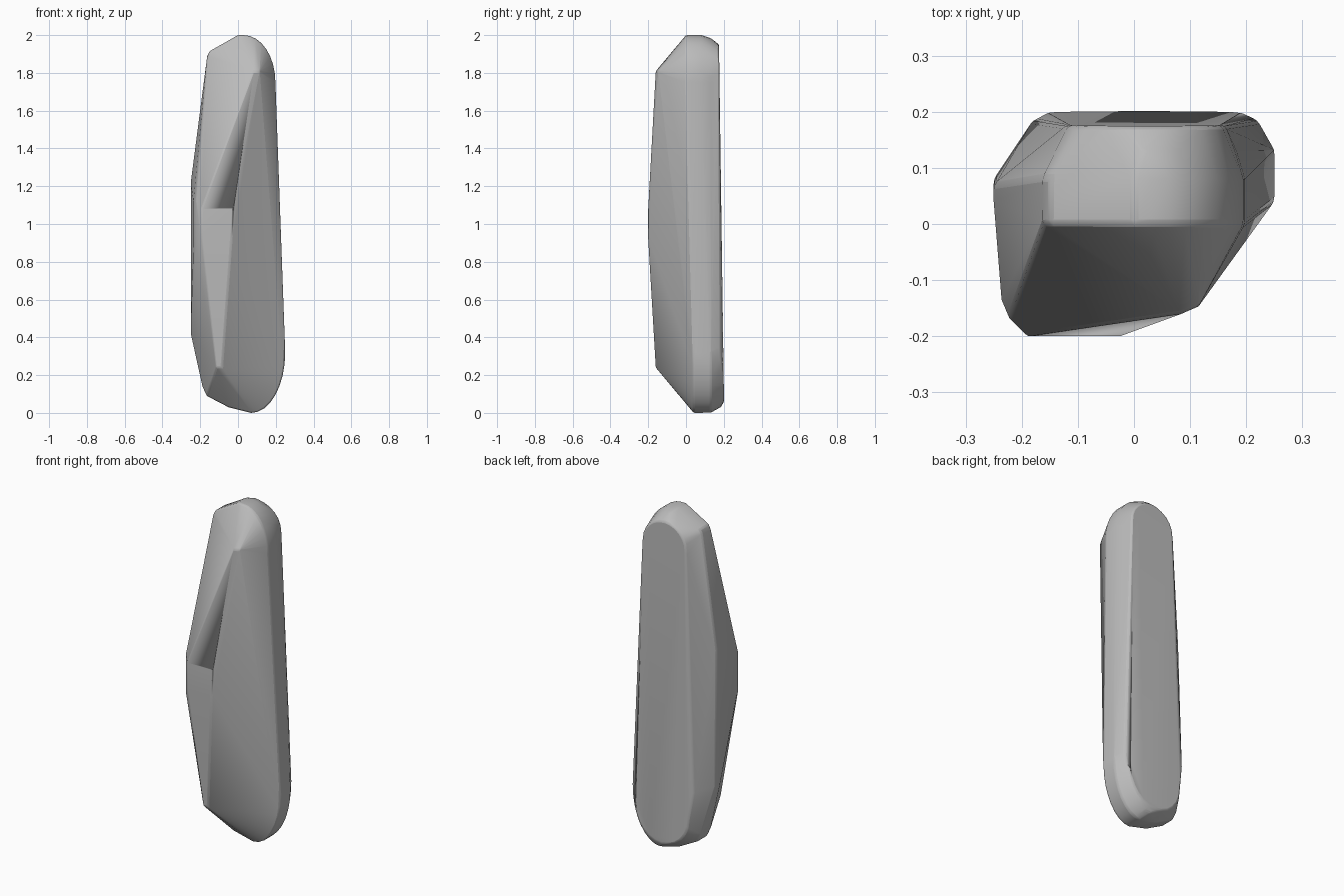
import bpy, bmesh, math

old = bpy.data.objects.get("Cube")
if old:
    bpy.data.objects.remove(old, do_unlink=True)

stone = bpy.data.materials.new("stone grey")
stone.use_nodes = True
grey = (0.5, 0.5, 0.5, 1)
stone.diffuse_color = grey
stone.node_tree.nodes["Principled BSDF"].inputs["Base Color"].default_value = grey


def arc(cx, cz, rx, rz, start, end, steps=8):
    """Points along an elliptical arc in the x-z plane, angles in degrees."""
    angles = [math.radians(start + (end - start) * i / steps) for i in range(steps + 1)]
    return [(cx + rx * math.cos(a), cz + rz * math.sin(a)) for a in angles]


points = []

# Flat back: a long tapered stadium leaning slightly forward at the top
stadium = arc(0.02, 1.81, 0.142, 0.14, 0, 180, 12) + arc(0.018, 0.24, 0.172, 0.18, 180, 360, 12)
points += [(x, 0.202 - 0.014 * z, z) for x, z in stadium]

# Broad outline of the sides: rounded right shoulder, pointed crown, rounded foot
right_top = arc(0.03, 1.75, 0.168, 0.25, 0, 90)
points += [(x, y, z) for x, z in right_top for y in (0.0, 0.08)]
points += [(x - 0.015, 0.13, z - 0.015) for x, z in right_top]
right_foot = arc(0.07, 0.32, 0.18, 0.32, -90, 0)
points += [(x, y, z) for x, z in right_foot for y in (0.04, 0.132)]
points += [(x - 0.03, 0.185, z + 0.03) for x, z in right_foot]

# Left crown corner, waist and foot
points += [(x, y, z) for x, z in ((0.0, 2.0), (-0.15, 1.915), (-0.163, 1.89)) for y in (0.0, 0.083)]
points += [(-0.25, y, z) for y, z in ((0.04, 0.42), (0.08, 0.42), (0.07, 1.22), (0.04, 1.22))]
points += [(x, y, z) for x, z in ((-0.05, 0.03), (-0.165, 0.09), (-0.188, 0.14)) for y in (0.04, 0.125)]
points += [(-0.18, 0.185, 0.4)]

# Faceted front: ridge ends and the blunt waist between them
points += [(0.085, -0.16, 1.81), (0.115, -0.147, 1.81)]
points += [(-0.115, -0.16, 0.24), (-0.085, -0.16, 0.24)]
points += [(x, -0.2, z) for x, z in ((-0.19, 0.92), (-0.19, 1.08), (-0.035, 0.92), (-0.025, 1.08))]
points += [(x, y, z) for x, y in ((-0.222, -0.168), (-0.236, -0.135)) for z in (0.88, 1.12)]

# Wrap the outline points into one chiselled body
bm = bmesh.new()
for p in points:
    bm.verts.new(p)
bmesh.ops.remove_doubles(bm, verts=bm.verts[:], dist=0.002)
hull = bmesh.ops.convex_hull(bm, input=bm.verts[:], use_existing_faces=False)
loose = {v for v in hull["geom_interior"] + hull["geom_unused"] if isinstance(v, bmesh.types.BMVert)}
bmesh.ops.delete(bm, geom=list(loose), context="VERTS")
bmesh.ops.dissolve_limit(bm, angle_limit=math.radians(0.5), verts=bm.verts[:], edges=bm.edges[:])
bmesh.ops.recalc_face_normals(bm, faces=bm.faces[:])
mesh = bpy.data.meshes.new("standing_stone")
bm.to_mesh(mesh)
bm.free()

body = bpy.data.objects.new("standing_stone", mesh)
bpy.context.collection.objects.link(body)
mesh.materials.append(stone)

# Soften the ridges and keep the rim of the flat back crisp
soften = body.modifiers.new("soft_edges", "BEVEL")
soften.width = 0.008
soften.segments = 2
soften.limit_method = "ANGLE"
soften.angle_limit = math.radians(25)
for other in bpy.context.selected_objects:
    other.select_set(False)
body.select_set(True)
bpy.context.view_layer.objects.active = body
bpy.ops.object.shade_smooth_by_angle(angle=math.radians(28))
